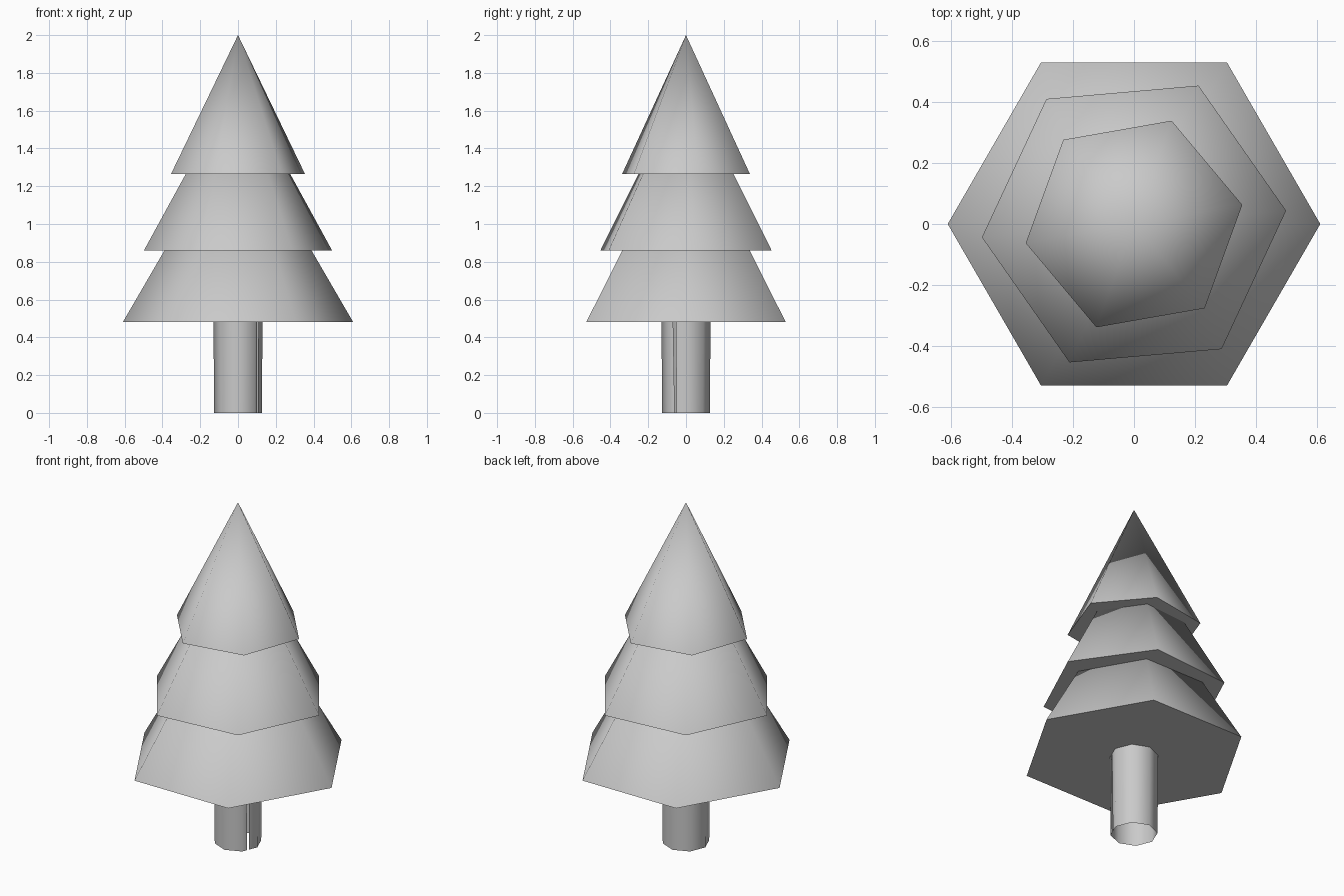
import bpy
import bmesh
from math import cos, sin, pi, radians
from mathutils import Matrix, Vector

cube = bpy.data.objects.get("Cube")
if cube:
    bpy.data.objects.remove(cube, do_unlink=True)

grey = bpy.data.materials.new("plain_grey")
grey.use_nodes = True
colour = (0.59, 0.59, 0.59, 1)
grey.diffuse_color = colour
grey.node_tree.nodes["Principled BSDF"].inputs["Base Color"].default_value = colour


def finish(bm, name):
    """Turn a bmesh into a smooth object with sharp rims."""
    mesh = bpy.data.meshes.new(name)
    bm.to_mesh(mesh)
    bm.free()
    mesh.materials.append(grey)
    obj = bpy.data.objects.new(name, mesh)
    bpy.context.collection.objects.link(obj)
    bpy.ops.object.select_all(action='DESELECT')
    obj.select_set(True)
    bpy.context.view_layer.objects.active = obj
    bpy.ops.object.shade_smooth_by_angle(angle=radians(75))


def foliage_tier(name, radius, bottom, apex, turn):
    """Six-sided cone with a flat underside, one corner turned from +x."""
    bm = bmesh.new()
    base = [bm.verts.new((radius * cos(turn + i * pi / 3),
                          radius * sin(turn + i * pi / 3), bottom))
            for i in range(6)]
    tip = bm.verts.new((0, 0, apex))
    for i in range(6):
        bm.faces.new((base[i], base[(i + 1) % 6], tip))
    bm.faces.new(base[::-1])
    finish(bm, name)


# Foliage, each tier turned a little further than the one below
foliage_tier("lower_foliage", 0.61, 0.48, 1.53, 0)
foliage_tier("middle_foliage", 0.5, 0.86, 1.77, radians(5))
foliage_tier("upper_foliage", 0.36, 1.265, 2.0, radians(10))


def trunk_ring(radius, z, slit_start, slit_end):
    """Eight-sided ring, left open by a narrow slit in one side."""
    corners = [Vector((radius * cos(i * pi / 4), radius * sin(i * pi / 4), z))
               for i in range(8)]
    first, last = corners[0], corners[-1]
    return [first.lerp(last, slit_start)] + corners + [first.lerp(last, slit_end)]


# Trunk, an open tube that is slightly wider at the top
bm = bmesh.new()
low = [bm.verts.new(p) for p in trunk_ring(0.126, 0, 0.55, 0.67)]
high = [bm.verts.new(p) for p in trunk_ring(0.13, 0.48, 0.59, 0.74)]
for i in range(len(low) - 1):
    bm.faces.new((low[i], low[i + 1], high[i + 1], high[i]))
finish(bm, "trunk")
